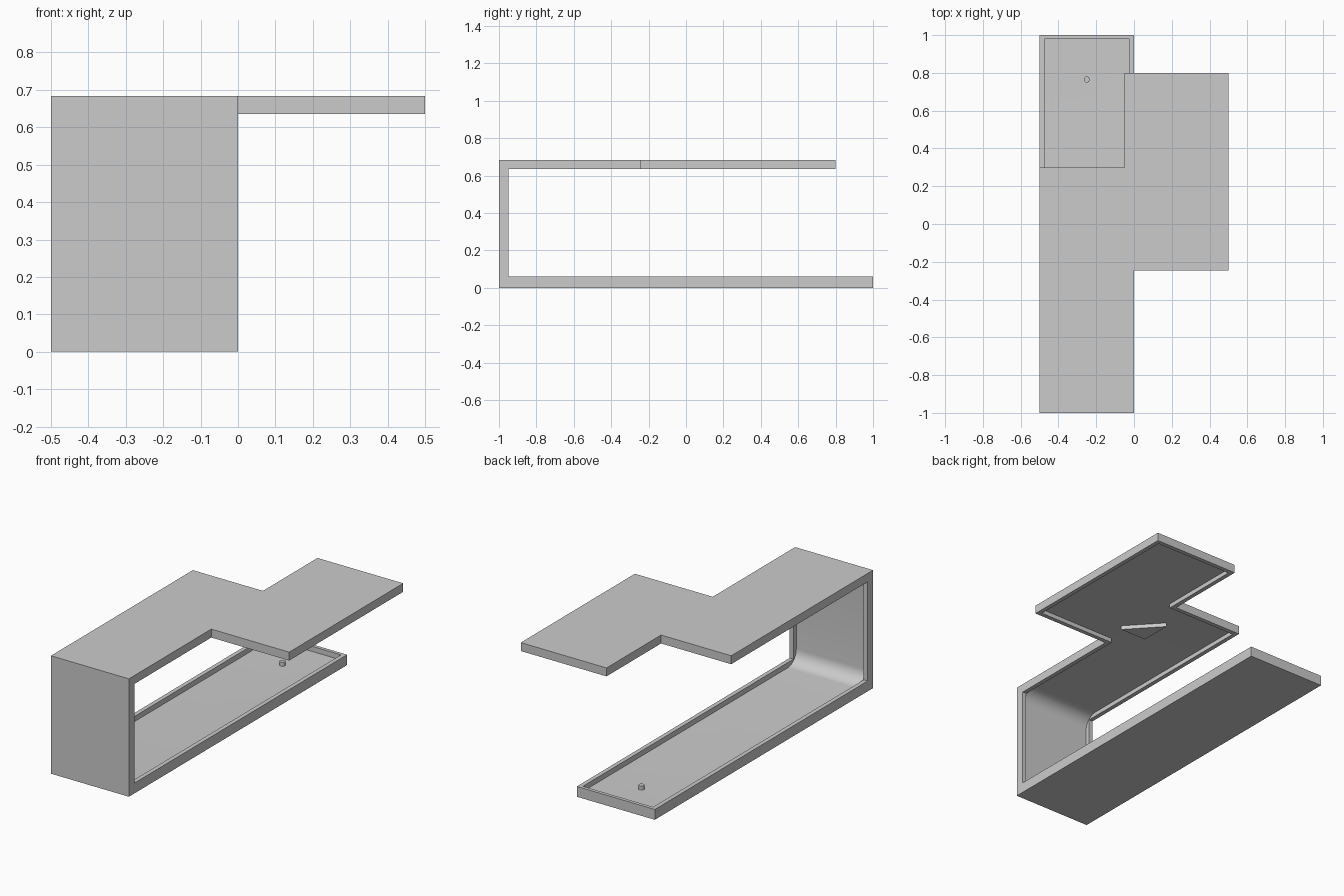
import bpy, bmesh
from math import sin, cos, pi
from mathutils import Vector

if "Cube" in bpy.data.objects:
    bpy.data.objects.remove(bpy.data.objects["Cube"])


def mesh_object(name, bm):
    bmesh.ops.recalc_face_normals(bm, faces=bm.faces)
    me = bpy.data.meshes.new(name)
    bm.to_mesh(me)
    bm.free()
    ob = bpy.data.objects.new(name, me)
    bpy.context.collection.objects.link(ob)
    return ob


def prism(name, pts, lo, hi, axis):
    """Extrude a profile: axis 'x' takes (y, z) points, axis 'z' takes (x, y)."""
    bm = bmesh.new()
    if axis == 'x':
        vs, step = [bm.verts.new((lo, a, b)) for a, b in pts], (hi - lo, 0, 0)
    else:
        vs, step = [bm.verts.new((a, b, lo)) for a, b in pts], (0, 0, hi - lo)
    f = bm.faces.new(vs)
    r = bmesh.ops.extrude_face_region(bm, geom=[f], use_keep_orig=True)
    bmesh.ops.translate(bm, vec=step,
                        verts=[v for v in r['geom'] if isinstance(v, bmesh.types.BMVert)])
    return mesh_object(name, bm)


def combine(target, other, op):
    """Apply a boolean and drop the helper."""
    m = target.modifiers.new('bool', 'BOOLEAN')
    m.operation, m.object, m.solver = op, other, 'EXACT'
    bpy.context.view_layer.objects.active = target
    bpy.ops.object.modifier_apply(modifier=m.name)
    bpy.data.objects.remove(other, do_unlink=True)


def arc(cy, cz, r, a0, a1, n=10):
    return [(cy + r * cos(a0 + (a1 - a0) * i / n), cz + r * sin(a0 + (a1 - a0) * i / n))
            for i in range(n + 1)]


TOP, UNDER, FLOOR = 0.684, 0.635, 0.06
LIN_LO, LIN_HI, R = 0.03, 0.66, 0.08     # recessed lining levels and fillet radius

# Folded shell: floor, end wall and roof strip
shell = prism('folded_shell', [(1, 0), (1, FLOOR), (-.95, FLOOR), (-.95, UNDER),
                               (.3, UNDER), (.3, TOP), (-1, TOP), (-1, 0)], -.5, 0, 'x')
# Offset roof panel
combine(shell, prism('roof_panel', [(-.05, -.245), (.5, -.245), (.5, .8), (-.05, .8)],
                     UNDER, TOP, 'z'), 'UNION')

# Recess with rounded corners, leaving a thin rim all round
channel = [(.98, .3), (.98, LIN_LO)]
channel += arc(-.975 + R, LIN_LO + R, R, 1.5 * pi, pi)
channel += arc(-.975 + R, LIN_HI - R, R, pi, pi / 2)
channel += [(.275, LIN_HI), (.275, .3)]
combine(shell, prism('channel_cutter', channel, -.475, -.025, 'x'), 'DIFFERENCE')
combine(shell, prism('roof_cutter', [(-.1, -.22), (.475, -.22), (.475, .775), (-.025, .775),
                                     (-.025, .275), (-.1, .275)], .5, LIN_HI, 'z'), 'DIFFERENCE')

# Shallow fall in the floor towards the drain
bm = bmesh.new()
ring = [bm.verts.new((x, y, LIN_LO + .002)) for x, y in
        [(-.47, .5), (-.03, .5), (-.03, .975), (-.47, .975)]]
tip = bm.verts.new((-.25, .765, .022))
bm.faces.new(ring)
for i in range(4):
    bm.faces.new((ring[i], ring[(i + 1) % 4], tip))
combine(shell, mesh_object('fall_cutter', bm), 'DIFFERENCE')

# Drain cap
bm = bmesh.new()
bmesh.ops.create_cone(bm, cap_ends=True, segments=24, radius1=.016, radius2=.016, depth=.026)
bmesh.ops.translate(bm, verts=bm.verts, vec=Vector((-.25, .765, .033)))
drain = mesh_object('drain_cap', bm)

# Triangular outlet plate under the roof
prism('roof_outlet', [(.025, -.08), (-.145, .105), (-.145, -.08)], .637, .662, 'z')

# Smooth the fillets and the drain side
for ob in (shell, drain):
    bpy.ops.object.select_all(action='DESELECT')
    ob.select_set(True)
    bpy.context.view_layer.objects.active = ob
    bpy.ops.object.shade_smooth_by_angle(angle=pi / 6)
